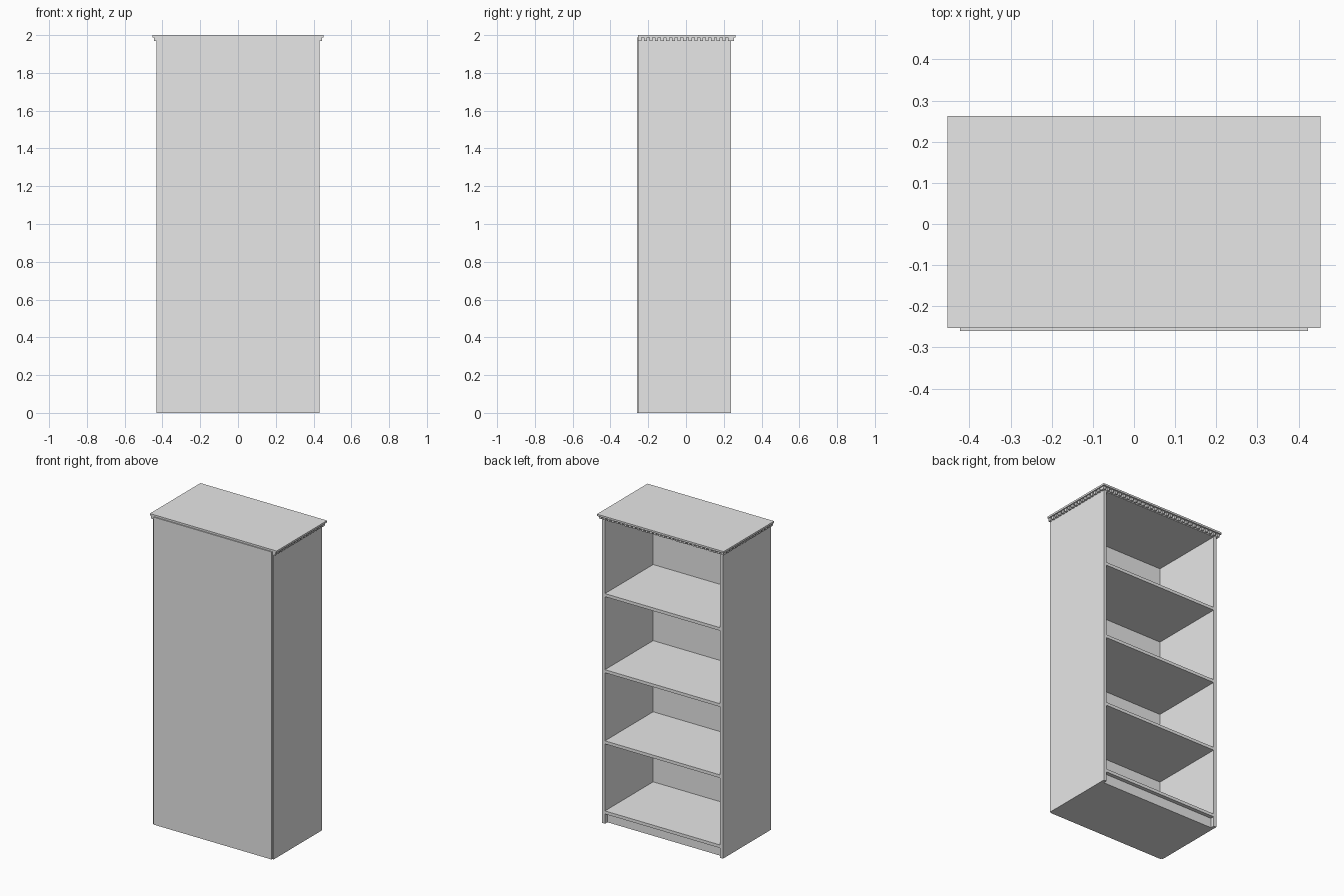
import bpy
import bmesh
from mathutils import Matrix, Vector

default_cube = bpy.data.objects.get("Cube")
if default_cube:
    bpy.data.objects.remove(default_cube, do_unlink=True)

grey = bpy.data.materials.new("light grey")
grey.use_nodes = True
colour = (0.8, 0.8, 0.8, 1.0)
grey.diffuse_color = colour
grey.node_tree.nodes["Principled BSDF"].inputs["Base Color"].default_value = colour


def add_box(bm, low, high):
    low, high = Vector(low), Vector(high)
    size = Matrix.Diagonal((high - low).to_4d())
    size[3][3] = 1
    bmesh.ops.create_cube(bm, size=1, matrix=Matrix.Translation((low + high) / 2) @ size)


def boxes(name, parts):
    bm = bmesh.new()
    for low, high in parts:
        add_box(bm, low, high)
    mesh = bpy.data.meshes.new(name)
    bm.to_mesh(mesh)
    bm.free()
    mesh.materials.append(grey)
    obj = bpy.data.objects.new(name, mesh)
    bpy.context.collection.objects.link(obj)
    return obj


HALF = 0.432       # half width of the case
BOARD = 0.02       # board thickness
REAR = -0.253      # closed side of the case
OPEN = 0.239       # open side of the case
CEILING = 1.966
CAP = 1.988
INNER = HALF - BOARD

# Upright sides
boxes("left_side", [((INNER, REAR, 0), (HALF, OPEN, CAP))])
boxes("right_side", [((-HALF, REAR, 0), (-INNER, OPEN, CAP))])

# Thin panel closing the case
boxes("back_panel", [((-0.423, -0.26, 0), (0.423, REAR, CAP))])

# Shelves, the lowest resting on a recessed plinth
for i, top in enumerate((0.083, 0.536, 0.996, 1.488)):
    boxes(f"shelf_{i + 1}", [((-INNER, REAR, top - BOARD), (INNER, OPEN, top))])
boxes("plinth", [((-INNER, REAR, 0), (INNER, OPEN - 0.025, 0.063))])

# Ceiling board and overhanging cap
boxes("ceiling_board", [((-INNER, REAR, CEILING), (INNER, OPEN, CAP))])
boxes("top_cap", [((-0.453, REAR, CAP), (0.453, 0.263, 2.0))])

# Row of small dentil blocks under the cap on the open side and both ends
DEPTH = 0.014
WIDTH = 0.017
Z0, Z1 = 1.97, CAP
blocks = []
count = 30
for i in range(count):
    x = -HALF - DEPTH + i * (2 * (HALF + DEPTH) - WIDTH) / (count - 1)
    blocks.append(((x, OPEN, Z0), (x + WIDTH, OPEN + DEPTH, Z1)))
count = 17
for i in range(count):
    y = REAR + i * (OPEN - REAR - WIDTH) / (count - 1)
    blocks.append(((HALF, y, Z0), (HALF + DEPTH, y + WIDTH, Z1)))
    blocks.append(((-HALF - DEPTH, y, Z0), (-HALF, y + WIDTH, Z1)))
boxes("dentil_moulding", blocks)
